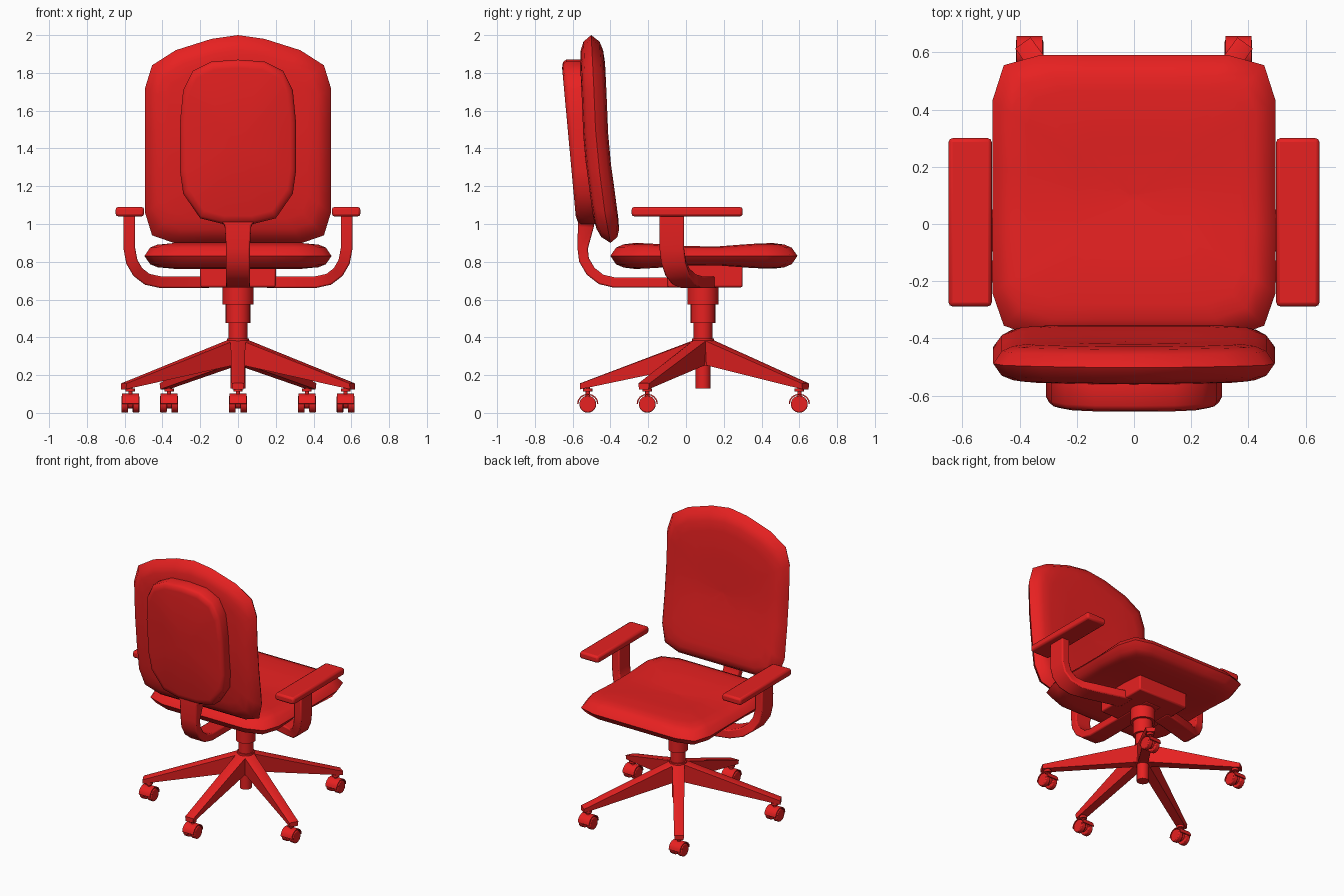
import bpy, bmesh, math
from mathutils import Vector

if "Cube" in bpy.data.objects:
    bpy.data.objects.remove(bpy.data.objects["Cube"])

red = bpy.data.materials.new("red")
red.diffuse_color = (0.8, 0.015, 0.015, 1)
red.use_nodes = True
red.node_tree.nodes["Principled BSDF"].inputs["Base Color"].default_value = red.diffuse_color


def finish(bm, name, bevel=0, angle=35):
    bmesh.ops.recalc_face_normals(bm, faces=bm.faces)
    me = bpy.data.meshes.new(name)
    bm.to_mesh(me)
    bm.free()
    ob = bpy.data.objects.new(name, me)
    bpy.context.collection.objects.link(ob)
    me.materials.append(red)
    if bevel:
        m = ob.modifiers.new("bevel", 'BEVEL')
        m.width, m.segments, m.limit_method = bevel, 2, 'ANGLE'
    bpy.ops.object.select_all(action='DESELECT')
    ob.select_set(True)
    bpy.context.view_layer.objects.active = ob
    bpy.ops.object.shade_smooth_by_angle(angle=math.radians(angle))
    return ob


def skin(rings, name, bevel=0, angle=35):
    """Join rings of equal length into a closed body."""
    bm = bmesh.new()
    vs = [[bm.verts.new(p) for p in r] for r in rings]
    n = len(vs[0])
    for a, b in zip(vs, vs[1:]):
        for i in range(n):
            j = (i + 1) % n
            bm.faces.new((a[i], a[j], b[j], b[i]))
    bm.faces.new(vs[0])
    bm.faces.new(vs[-1])
    return finish(bm, name, bevel, angle)


def sweep(path, side, widths, thick, name, bevel=0.008):
    """Rectangular bar along a path; side is the width direction."""
    P, side, rings = [Vector(p) for p in path], Vector(side), []
    for i, p in enumerate(P):
        t = P[min(i + 1, len(P) - 1)] - P[max(i - 1, 0)]
        n = t.cross(side).normalized() * thick[i] / 2
        s = side * widths[i] / 2
        rings.append([p + n + s, p + n - s, p - n - s, p - n + s])
    return skin(rings, name, bevel)


def cyl(name, c, r, depth, axis='Z', seg=20, bevel=0):
    bm = bmesh.new()
    bmesh.ops.create_cone(bm, cap_ends=True, segments=seg, radius1=r, radius2=r, depth=depth)
    for v in bm.verts:
        if axis == 'X':
            v.co = Vector((v.co.z, v.co.x, v.co.y))
        v.co += Vector(c)
    return finish(bm, name, bevel)


def box(name, lo, hi, bevel=0.01):
    xs, ys = (lo[0], hi[0]), (lo[1], hi[1])
    ring = lambda z: [(xs[0], ys[0], z), (xs[1], ys[0], z), (xs[1], ys[1], z), (xs[0], ys[1], z)]
    return skin([ring(lo[2]), ring(hi[2])], name, bevel)


def lerp(table, v):
    for (a, fa), (b, fb) in zip(table, table[1:]):
        if v <= b:
            return fa + (fb - fa) * max(0, (v - a) / (b - a))
    return table[-1][1]


def cushion(name, half, centre, layers, place):
    """Padded body from a mirrored half outline, scaled in concentric layers."""
    outline = half + [(-x, v) for x, v in reversed(half) if x > 0]
    rings = []
    for s, h in layers:
        rings.append([place(x * s, centre + (v - centre) * s, h) for x, v in outline])
    return skin(rings, name, 0, 60)


pad = [(0.03, -0.95), (0.4, -1), (0.75, -1), (0.86, -0.9), (0.94, -0.65), (1, 0),
       (0.94, 0.65), (0.86, 0.9), (0.75, 1), (0.4, 1), (0.03, 0.95)]

# seat cushion with a dip across the middle
seat_half = [(0.15, -0.4), (0.33, -0.4), (0.455, -0.355), (0.495, -0.24), (0.495, -0.02),
             (0.495, 0.2), (0.495, 0.43), (0.455, 0.555), (0.33, 0.59), (0.15, 0.59)]
seat_t = [(-0.4, 0.068), (-0.22, 0.068), (0.1, 0.045), (0.4, 0.068), (0.6, 0.066)]
cushion("seat_cushion", seat_half, 0.095, pad,
        lambda x, y, h: (x, y, 0.831 + h * lerp(seat_t, y)))

# backrest cushion, curved at the lower back
back_half = [(0, 2.0), (0.14, 1.98), (0.33, 1.92), (0.455, 1.84), (0.492, 1.72), (0.492, 1.5),
             (0.492, 1.28), (0.492, 1.06), (0.455, 0.94), (0.34, 0.9), (0.15, 0.9)]
back_y = [(0.9, -0.4), (1.05, -0.428), (1.2, -0.447), (1.4, -0.475), (1.7, -0.487), (2.0, -0.502)]
cushion("backrest_cushion", back_half, 1.42, pad,
        lambda x, z, h: (x, lerp(back_y, z) + h * 0.066, z))

# raised rear shell
shell_half = [(0, 1.87), (0.14, 1.86), (0.24, 1.81), (0.29, 1.71), (0.307, 1.54), (0.307, 1.28),
              (0.29, 1.16), (0.2, 1.03), (0.08, 1.0)]
cushion("backrest_shell", shell_half, 1.43,
        [(0.03, 1), (0.8, 1), (1, 1), (1, -0.5), (0.97, -0.85), (0.9, -1), (0.03, -1)],
        lambda x, z, h: (x, -0.53 - (z - 1.0) * 0.092 + h * 0.05, z))

# curved bar carrying the backrest
bar = [(0.2, 0.69), (-0.38, 0.69), (-0.45, 0.707), (-0.505, 0.75), (-0.54, 0.81), (-0.547, 0.87),
       (-0.53, 0.99), (-0.53, 1.06)]
sweep([(0, y, z) for y, z in bar], (1, 0, 0), [0.125] * 6 + [0.14, 0.25],
      [0.055] * 6 + [0.085, 0.08], "backrest_bar")

# mechanism under the seat
box("seat_mechanism", (-0.2, -0.1, 0.665), (0.2, 0.3, 0.79))

# armrests
arm = [(0.575, -0.075, 1.05), (0.575, -0.075, 0.87), (0.562, -0.066, 0.8), (0.53, -0.045, 0.745),
       (0.48, -0.01, 0.707), (0.41, 0.03, 0.692), (0.15, 0.1, 0.692)]
for s, side in ((-1, "left"), (1, "right")):
    sweep([(s * x, y, z) for x, y, z in arm], (0, 1, 0), [0.13] * 7, [0.062] * 7, side + "_arm_support")
    xs = sorted((s * 0.497, s * 0.648))
    box(side + "_armrest_pad", (xs[0], -0.288, 1.04), (xs[1], 0.3, 1.09), 0.014)

# telescopic column
CY = 0.09
for i, (r, z0, z1) in enumerate([(0.04, 0.13, 0.28), (0.058, 0.25, 0.395), (0.05, 0.38, 0.49),
                                 (0.065, 0.475, 0.58), (0.082, 0.575, 0.67)]):
    cyl(f"column_{i}", (0, CY, (z0 + z1) / 2), r, z1 - z0, seg=24)

# star base legs with twin-wheel casters
for i, (x, y) in enumerate([(0, -0.52), (0.57, -0.205), (0.365, 0.6), (-0.365, 0.6), (-0.57, -0.205)]):
    d = Vector((x, y - CY, 0)).normalized()
    w = Vector((-d.y, d.x, 0))
    c, tip = Vector((0, CY, 0)), Vector((x, y, 0)) + d * 0.04
    rings = []
    for p, hw, z0, z1 in ((c + d * 0.03, 0.04, 0.255, 0.392), (tip, 0.033, 0.125, 0.157)):
        up, dn = Vector((0, 0, z1)), Vector((0, 0, z0))
        rings.append([p + w * hw * 0.85 + dn, p - w * hw * 0.85 + dn, p - w * hw + up * 0.96 + dn * 0.04,
                      p - w * hw * 0.7 + up, p + w * hw * 0.7 + up, p + w * hw + up * 0.96 + dn * 0.04])
    skin(rings, f"base_leg_{i}")
    cyl(f"caster_stem_{i}", (x, y, 0.1), 0.011, 0.07, seg=12)
    cyl(f"caster_collar_{i}", (x, y, 0.122), 0.025, 0.016, seg=12)
    cyl(f"caster_core_{i}", (x, y, 0.052), 0.03, 0.05, 'X', 12)
    for s in (-1, 1):
        cyl(f"caster_wheel_{i}", (x + s * 0.03, y, 0.046), 0.045, 0.036, 'X', 18, 0.006)
    arc = [math.pi * k / 8 for k in range(9)]
    sweep([(x, y + 0.053 * math.cos(a), 0.048 + 0.05 * math.sin(a)) for a in arc],
          (1, 0, 0), [0.09] * 9, [0.007] * 9, f"caster_hood_{i}", 0)
